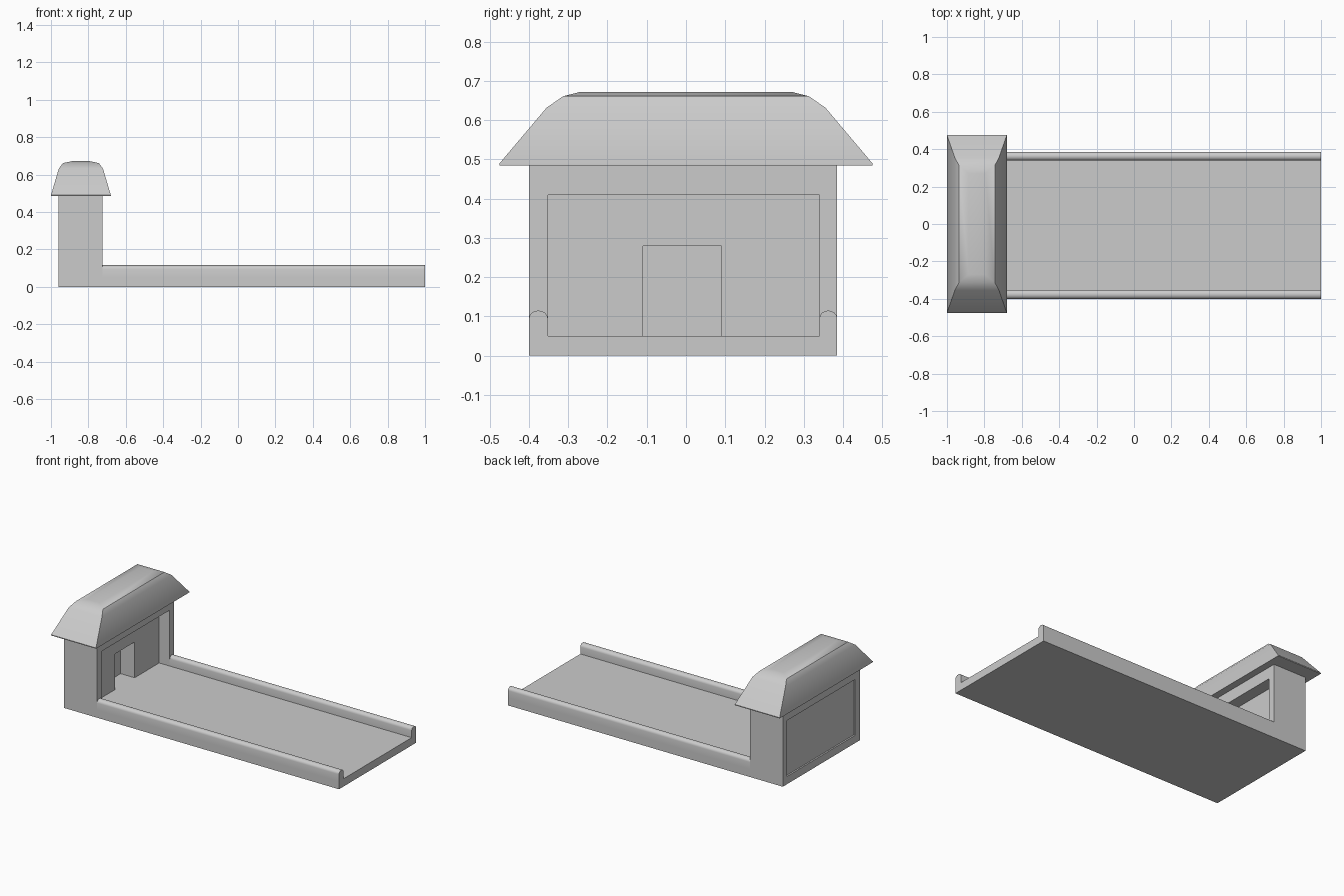
import bpy, bmesh, math

if "Cube" in bpy.data.objects:
    bpy.data.objects.remove(bpy.data.objects["Cube"])

Y0, Y1 = -0.40, 0.385          # outer side faces
IN0, IN1 = -0.352, 0.34        # inner side faces
FLOOR = 0.05


def finish(name, bm, smooth=None):
    bmesh.ops.recalc_face_normals(bm, faces=bm.faces[:])
    mesh = bpy.data.meshes.new(name)
    bm.to_mesh(mesh)
    bm.free()
    ob = bpy.data.objects.new(name, mesh)
    bpy.context.collection.objects.link(ob)
    if smooth:
        bpy.ops.object.select_all(action='DESELECT')
        ob.select_set(True)
        bpy.context.view_layer.objects.active = ob
        bpy.ops.object.shade_smooth_by_angle(angle=math.radians(smooth))
    return ob


def loft(name, rings, smooth=None):
    """Skin a stack of equal-length closed rings and cap both ends."""
    bm = bmesh.new()
    loops = [[bm.verts.new(p) for p in ring] for ring in rings]
    for a, b in zip(loops, loops[1:]):
        for i in range(len(a)):
            j = (i + 1) % len(a)
            bm.faces.new((a[i], a[j], b[j], b[i]))
    bm.faces.new(loops[0][::-1])
    bm.faces.new(loops[-1])
    return finish(name, bm, smooth)


def rect(x0, x1, y0, y1, z):
    return [(x0, y0, z), (x1, y0, z), (x1, y1, z), (x0, y1, z)]


def box(name, x0, x1, y0, y1, z0, z1):
    return loft(name, [rect(x0, x1, y0, y1, z0), rect(x0, x1, y0, y1, z1)])


def cut(target, cutter):
    cutter.hide_render = True
    cutter.hide_set(True)
    mod = target.modifiers.new(cutter.name, 'BOOLEAN')
    mod.operation = 'DIFFERENCE'
    mod.solver = 'EXACT'
    mod.object = cutter


# Long floor slab, in front of the house
box("floor_slab", -0.725, 1.0, Y0, Y1, 0, FLOOR)

# House block with open porch, door alcove and shallow rear panel
house = box("house_walls", -0.96, -0.725, Y0, Y1, 0, 0.487)
cut(house, box("porch_cutter", -0.80, -0.60, IN0, IN1, FLOOR, 0.41))
cut(house, box("door_cutter", -0.90, -0.75, -0.11, 0.09, FLOOR, 0.28))
cut(house, box("rear_panel_cutter", -1.1, -0.95, IN0, IN1, FLOOR, 0.41))

# Side kerbs with rounded tops
for name, a, b in (("right_kerb", Y0, IN0), ("left_kerb", IN1, Y1)):
    mid, half = (a + b) / 2, (b - a) / 2
    profile = [(a, FLOOR), (b, FLOOR)]
    for i in range(9):
        t = math.pi * i / 8
        profile.append((mid + half * math.cos(t), 0.095 + 0.02 * math.sin(t)))
    loft(name, [[(x, y, z) for y, z in profile] for x in (-0.725, 1.0)], 40)

# Hipped roof with softly curved crown: half width, half length, height
steps = [(0.16, 0.475, 0.485), (0.16, 0.475, 0.49), (0.118, 0.355, 0.632),
         (0.096, 0.313, 0.661), (0.045, 0.27, 0.672)]
loft("roof", [rect(-0.84 - w, -0.84 + w, -l, l, z) for w, l, z in steps], 35)
